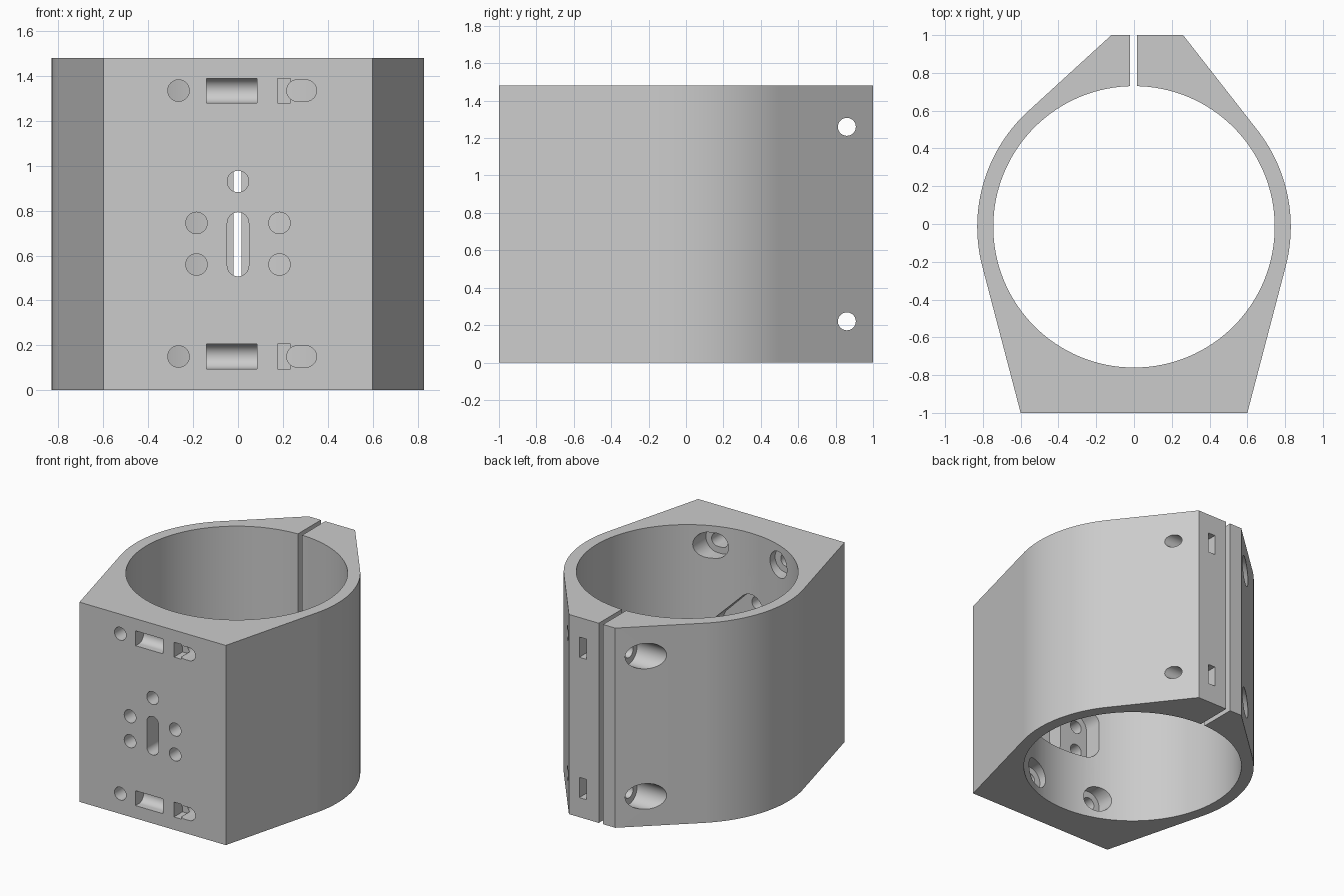
import bpy
import bmesh
from math import sin, cos, pi, radians
from mathutils import Vector
from mathutils.geometry import convex_hull_2d

if "Cube" in bpy.data.objects:
    bpy.data.objects.remove(bpy.data.objects["Cube"])

HEIGHT = 1.48
BORE_Y = -0.015
HOLE_R = 0.048
HEAD_R = 0.095

grey = bpy.data.materials.new("light grey")
grey.use_nodes = True
grey.diffuse_color = (0.6, 0.6, 0.6, 1)
grey.node_tree.nodes["Principled BSDF"].inputs["Base Color"].default_value = (0.6, 0.6, 0.6, 1)


def prism(name, outline, axis, start, end):
    """Extrude a 2D outline along an axis from start to end."""
    place = {"x": lambda p, q, d: (d, p, q),
             "y": lambda p, q, d: (p, d, q),
             "z": lambda p, q, d: (p, q, d)}[axis]
    bm = bmesh.new()
    low = [bm.verts.new(place(p, q, start)) for p, q in outline]
    high = [bm.verts.new(place(p, q, end)) for p, q in outline]
    bm.faces.new(low)
    bm.faces.new(high)
    n = len(outline)
    for i in range(n):
        j = (i + 1) % n
        bm.faces.new((low[i], low[j], high[j], high[i]))
    bmesh.ops.recalc_face_normals(bm, faces=bm.faces)
    mesh = bpy.data.meshes.new(name)
    bm.to_mesh(mesh)
    bm.free()
    mesh.materials.append(grey)
    obj = bpy.data.objects.new(name, mesh)
    bpy.context.scene.collection.objects.link(obj)
    return obj


def arc(cx, cy, r, a0, a1, steps):
    angles = [radians(a0 + (a1 - a0) * i / steps) for i in range(steps + 1)]
    return [(cx + r * cos(a), cy + r * sin(a)) for a in angles]


def rounded(centres, r, sides=32):
    """Convex outline wrapped round circles: one makes a hole, two a slot."""
    pts = [Vector((p + r * cos(2 * pi * i / sides), q + r * sin(2 * pi * i / sides)))
           for p, q in centres for i in range(sides)]
    return [tuple(pts[i]) for i in convex_hull_2d(pts)]


def rect(p0, p1, q0, q1):
    return [(p0, q0), (p1, q0), (p1, q1), (p0, q1)]


# Clamp body: flat front foot, round sides, two tapered ears at the back
outline = [(-0.6, -1), (0.6, -1)]
outline += arc(0, BORE_Y, 0.83, -14.7, 38, 30)
outline += [(0.26, 1), (-0.12, 1)]
outline += arc(0, BORE_Y, 0.83, 132.4, 194.7, 34)
body = prism("clamp_body", outline, "z", 0, HEIGHT)

cutters = []


def cut(outline, axis, start, end):
    cutters.append(prism("cutter", outline, axis, start, end))


# Main bore and clamping slit
cut(rounded([(0, BORE_Y)], 0.745, 128), "z", -0.1, HEIGHT + 0.1)
cut(rect(-0.02, 0.015, 0.5, 1.1), "z", -0.1, HEIGHT + 0.1)

# Clamp bolts: through hole, head recess, nut pocket open to the back
for z in (0.22, 1.26):
    cut(rounded([(0.86, z)], HOLE_R), "x", -0.9, 0.9)
    cut(rounded([(0.86, z)], HEAD_R), "x", -0.9, -0.135)
    cut([(1.1, z - 0.075), (1.1, z + 0.075), (0.817, z + 0.075),
         (0.773, z), (0.817, z - 0.075)], "x", 0.115, 0.175)

# Upper and lower mounting rows
for z in (0.15, 1.335):
    slot = [(0.265, z), (0.302, z)]
    for centres in ([(-0.265, z)], slot):
        cut(rounded(centres, HOLE_R), "y", -1.1, -0.3)
        cut(rounded(centres, HEAD_R), "y", -0.8, -0.3)
    cut(rounded([(-0.96, z), (-1.1, z)], 0.055), "x", -0.14, 0.085)
    cut(rect(0.175, 0.235, z - 0.055, z + 0.055), "y", -1.1, -0.9)

# Central hole pattern with a shared pocket on the bore side
pattern = [(0, 0.93)] + [(x, z) for x in (-0.185, 0.185) for z in (0.56, 0.745)]
for centre in pattern:
    cut(rounded([centre], HOLE_R), "y", -1.1, -0.3)
cut(rounded([(0, 0.555), (0, 0.745)], HOLE_R), "y", -1.1, -0.3)
cut(rounded(pattern, HEAD_R), "y", -0.84, -0.3)

# Apply every cut, then drop the cutters
bpy.ops.object.select_all(action="DESELECT")
bpy.context.view_layer.objects.active = body
body.select_set(True)
for cutter in cutters:
    mod = body.modifiers.new("cut", "BOOLEAN")
    mod.operation = "DIFFERENCE"
    mod.solver = "EXACT"
    mod.object = cutter
    bpy.ops.object.modifier_apply(modifier=mod.name)
    bpy.data.objects.remove(cutter)

# Smooth curved walls, crisp edges, clean flats
bpy.ops.object.shade_smooth_by_angle(angle=radians(20))
weighted = body.modifiers.new("weighted normals", "WEIGHTED_NORMAL")
weighted.keep_sharp = True
